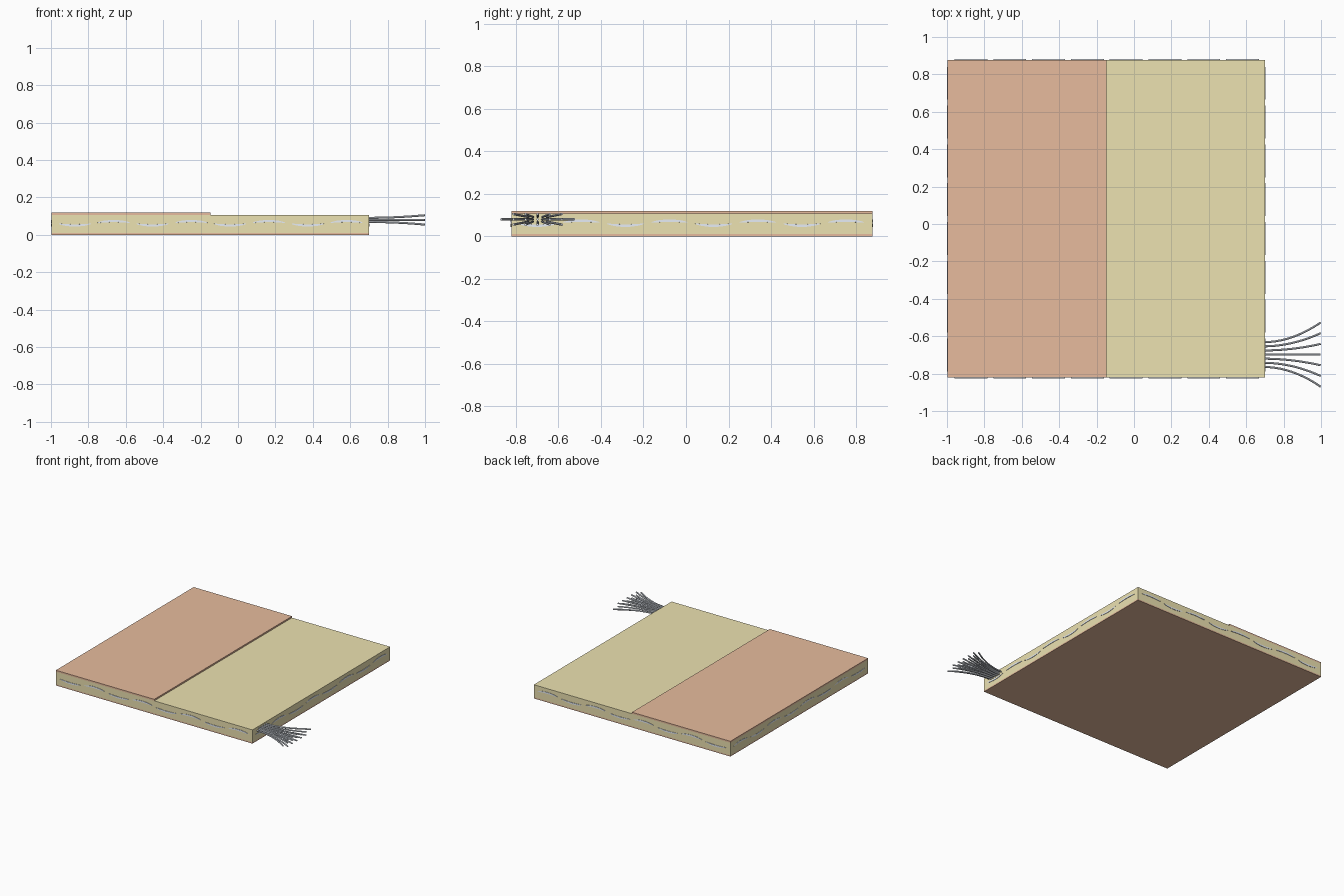
import bpy, bmesh, math

if "Cube" in bpy.data.objects:
    bpy.data.objects.remove(bpy.data.objects["Cube"])

def material(name, rgb):
    m = bpy.data.materials.new(name)
    m.diffuse_color = (*rgb, 1)
    m.use_nodes = True
    m.node_tree.nodes["Principled BSDF"].inputs["Base Color"].default_value = m.diffuse_color
    return m

COPPER = material("copper", (0.80, 0.50, 0.34))
RESIN = material("resin", (0.84, 0.76, 0.44))
GLASS = material("glass_fibre", (0.80, 0.85, 0.92))

def finish(bm, name, mat, smooth=False):
    bmesh.ops.recalc_face_normals(bm, faces=bm.faces)
    me = bpy.data.meshes.new(name)
    bm.to_mesh(me)
    bm.free()
    ob = bpy.data.objects.new(name, me)
    bpy.context.collection.objects.link(ob)
    me.materials.append(mat)
    if smooth:
        bpy.context.view_layer.objects.active = ob
        ob.select_set(True)
        bpy.ops.object.shade_smooth_by_angle(angle=math.radians(40))
        ob.select_set(False)
    return ob

def box(name, lo, hi, mat):
    bm = bmesh.new()
    bmesh.ops.create_cube(bm, size=1)
    for v in bm.verts:
        v.co = [(a + b) / 2 + c * (b - a) for a, b, c in zip(lo, hi, v.co)]
    return finish(bm, name, mat)

def skin(bm, rings):
    """Join a list of point rings into a capped tube."""
    vs = [[bm.verts.new(p) for p in r] for r in rings]
    n = len(vs[0])
    for a, b in zip(vs, vs[1:]):
        for i in range(n):
            bm.faces.new((a[i], a[(i + 1) % n], b[(i + 1) % n], b[i]))
    bm.faces.new(vs[0])
    bm.faces.new(vs[-1])

# laminate: foil underneath, resin core, foil stripped back on top
X0, X1, Y0, Y1 = -0.998, 0.70, -0.822, 0.878
box("bottom_foil", (X0, Y0, 0), (X1, Y1, 0.010), COPPER)
box("resin_core", (X0, Y0, 0.010), (X1, Y1, 0.107), RESIN)
box("top_foil", (X0, Y0, 0.107), (-0.148, Y1, 0.119), COPPER)

# woven flat yarns, bowed up or down, ends just proud of the core
PITCH, HALF, N = 0.2075, 0.088, 8

def yarns(name, first, lo, hi, along_x, phase):
    bm = bmesh.new()
    for k in range(N):
        c = first + k * PITCH
        rings = []
        for j in range(33):
            s = lo + (hi - lo) * j / 32
            up = math.cos(math.pi * ((s - lo) / (hi - lo) * N + k + phase))
            if j in (0, 32):
                up = -1 if (k + phase) % 2 else 1
            ring = []
            for i in range(14):
                a = 2 * math.pi * i / 14
                u = math.cos(a)
                arch = 0.009 * up * (1 - u * u)
                z = 0.062 + 0.003 * up + arch + 0.006 * math.sin(a)
                w = c + HALF * u
                ring.append((s, w, z) if along_x else (w, s, z))
            rings.append(ring)
        skin(bm, rings)
    finish(bm, name, GLASS, True)

yarns("yarns_lengthwise", -0.70, X0 - 0.002, X1 + 0.003, True, 1)
yarns("yarns_crosswise", -0.872, Y0 - 0.003, Y1 + 0.003, False, 1)

# frayed bundle of filaments fanning out of the first lengthwise yarn
bm = bmesh.new()
R = 0.0055
for row, count in ((-1, 5), (0, 7), (1, 5)):
    for i in range(count):
        y0 = (i - (count - 1) / 2) * 0.022
        rings = []
        for j in range(11):
            t = j / 10
            y = -0.698 + y0 * (1 + 1.6 * t * t)
            z = 0.08 + row * (0.011 + 0.014 * t * t)
            slope = y0 * 3.2 * t / 0.31
            k = 1 / math.hypot(1, slope)
            rings.append([(0.69 + 0.308 * t - R * math.cos(a) * slope * k,
                           y + R * math.cos(a) * k, z + R * math.sin(a))
                          for a in (2 * math.pi * q / 8 for q in range(8))])
        skin(bm, rings)
finish(bm, "frayed_filaments", GLASS, True)
